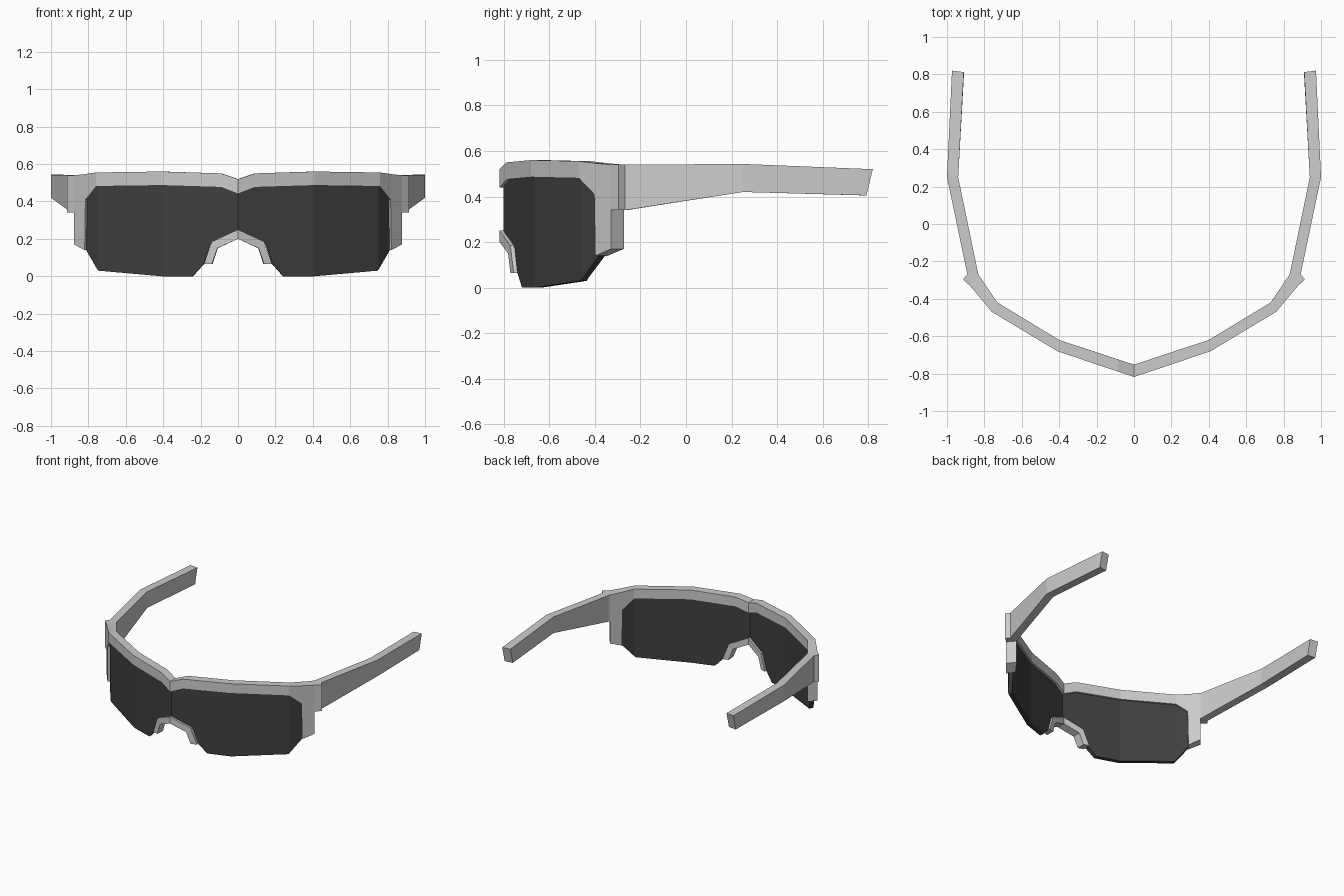
import bpy, bmesh
from mathutils import Vector

if "Cube" in bpy.data.objects:
    bpy.data.objects.remove(bpy.data.objects["Cube"])

# Plan-view curve of the wraparound front: outer and inner corner points
OUTER = [(0, -0.818), (0.41, -0.68), (0.76, -0.47), (0.877, -0.33)]
INNER = [(0, -0.752), (0.40, -0.62), (0.73, -0.42), (0.83, -0.273)]


def wrap(u, z, t):
    """Point on the curved front at outer x = u, depth t (0 outer, 1 inner)."""
    i = 0
    while i < len(OUTER) - 2 and u > OUTER[i + 1][0]:
        i += 1
    f = (u - OUTER[i][0]) / (OUTER[i + 1][0] - OUTER[i][0])
    o = Vector(OUTER[i]).lerp(Vector(OUTER[i + 1]), f)
    n = Vector(INNER[i]).lerp(Vector(INNER[i + 1]), f)
    p = o.lerp(n, t)
    return (p.x, p.y, z)


def loft(name, rings, cap_start=False):
    """Skin a row of four-point sections and mirror it across x = 0."""
    bm = bmesh.new()
    rows = [[bm.verts.new(p) for p in r] for r in rings]
    for a, b in zip(rows, rows[1:]):
        for k in range(4):
            m = (k + 1) % 4
            bm.faces.new((a[k], b[k], b[m], a[m]))
    bm.faces.new(rows[-1])
    if cap_start:
        bm.faces.new(rows[0][::-1])
    bmesh.ops.recalc_face_normals(bm, faces=bm.faces)
    me = bpy.data.meshes.new(name)
    bm.to_mesh(me)
    bm.free()
    ob = bpy.data.objects.new(name, me)
    bpy.context.collection.objects.link(ob)
    mod = ob.modifiers.new("Mirror", 'MIRROR')
    mod.merge_threshold = 0.0005
    return ob


def front_part(name, low, high, t0=0.0, t1=1.0):
    """Part of the curved front between a low and a high (u, z) outline."""
    return loft(name, [(wrap(*lo, t0), wrap(*hi, t0), wrap(*hi, t1), wrap(*lo, t1))
                       for lo, hi in zip(low, high)])


def columns(cols):
    return [(u, a) for u, a, b in cols], [(u, b) for u, a, b in cols]


# Frame: brow bar with deep end pieces (u, low z, high z)
front_part("frame", *columns([
    (0, 0.44, 0.52), (0.09, 0.475, 0.55), (0.41, 0.485, 0.56),
    (0.76, 0.48, 0.555), (0.816, 0.41, 0.547), (0.82, 0.14, 0.546),
    (0.877, 0.17, 0.54)]))

# One-piece dark lens with a cut-out for the nose
lens = front_part("lens", *columns([
    (0, 0.23, 0.46), (0.09, 0.20, 0.495), (0.15, 0.172, 0.50),
    (0.185, 0.065, 0.50), (0.245, 0.0, 0.50), (0.41, 0.0, 0.505),
    (0.755, 0.03, 0.50), (0.76, 0.037, 0.50), (0.822, 0.14, 0.44)]), 0.25, 0.75)
mat = bpy.data.materials.new("dark_lens")
mat.diffuse_color = (0.05, 0.05, 0.05, 1)
mat.use_nodes = True
mat.node_tree.nodes["Principled BSDF"].inputs["Base Color"].default_value = mat.diffuse_color
lens.data.materials.append(mat)

# Nose piece
front_part("nose_piece",
           [(0, 0.20), (0.11, 0.15), (0.14, 0.065)],
           [(0, 0.25), (0.14, 0.185), (0.183, 0.065)])

# Temples with hinge lug: outer xy, inner xy, low z, high z, end slant
temple = [
    ((0.875, -0.332), (0.829, -0.275), 0.34, 0.54, 0),
    ((0.914, -0.297), (0.831, -0.270), 0.34, 0.54, 0),
    ((0.891, -0.268), (0.834, -0.262), 0.34, 0.54, 0),
    ((1.0, 0.25), (0.94, 0.25), 0.42, 0.543, 0),
    ((0.973, 0.82), (0.91, 0.812), 0.405, 0.52, 0.028)]
loft("temples", [((*o, hi), (*n, hi), (n[0], n[1] - s, lo), (o[0], o[1] - s, lo))
                 for o, n, lo, hi, s in temple], cap_start=True)
